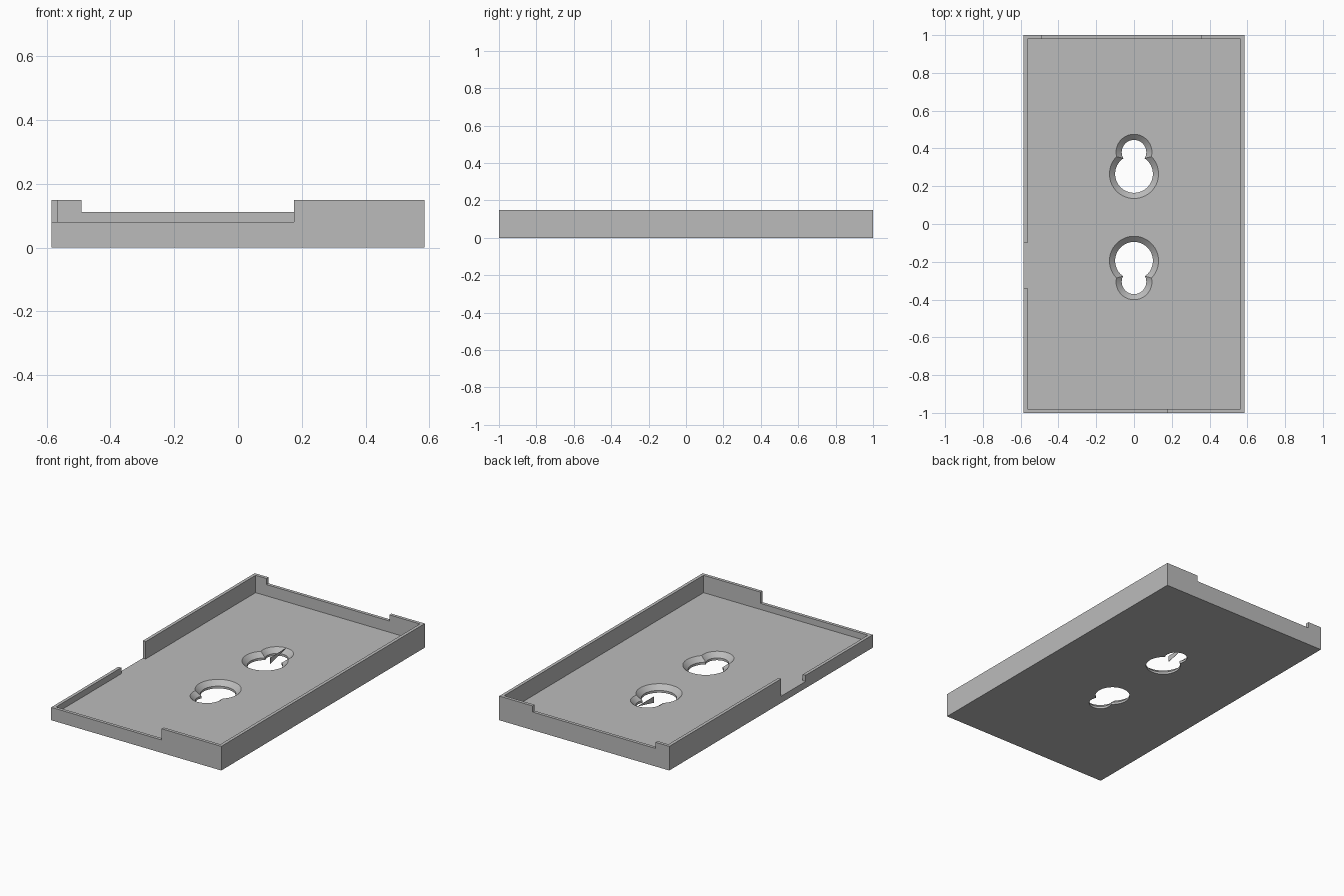
import bpy, bmesh, math

cube = bpy.data.objects.get("Cube")
if cube:
    bpy.data.objects.remove(cube, do_unlink=True)

W, L, H = 0.585, 1.0, 0.15      # half width, half length, height
WALL, FLOOR, LOW = 0.02, 0.042, 0.08
OUT = 0.1                       # cutter overshoot
XI, YI = W - WALL, L - WALL     # inner faces of the walls

grey = bpy.data.materials.new("plain_grey")
grey.use_nodes = True
grey.diffuse_color = (0.5, 0.5, 0.5, 1)
grey.node_tree.nodes["Principled BSDF"].inputs["Base Color"].default_value = (0.5, 0.5, 0.5, 1)


def finish(bm, name):
    bmesh.ops.recalc_face_normals(bm, faces=bm.faces[:])
    mesh = bpy.data.meshes.new(name)
    bm.to_mesh(mesh)
    bm.free()
    mesh.materials.append(grey)
    obj = bpy.data.objects.new(name, mesh)
    bpy.context.collection.objects.link(obj)
    return obj


def box(name, x, y, z):
    bm = bmesh.new()
    bmesh.ops.create_cube(bm, size=1)
    for v in bm.verts:
        for i, (lo, hi) in enumerate((x, y, z)):
            v.co[i] = hi if v.co[i] > 0 else lo
    return finish(bm, name)


def countersink(name, y, r, segments=64):
    """Straight hole below, opening as a cone towards the floor surface."""
    bm = bmesh.new()
    rings = []
    for radius, z in ((r, -OUT), (r, 0.014), (r + 0.03, FLOOR), (r + 0.05, FLOOR + 0.019)):
        rings.append([bm.verts.new((radius * math.cos(a), y + radius * math.sin(a), z))
                      for a in (math.tau * i / segments for i in range(segments))])
    for low, high in zip(rings, rings[1:]):
        for i in range(segments):
            j = (i + 1) % segments
            bm.faces.new((low[i], low[j], high[j], high[i]))
    bm.faces.new(rings[0][::-1])
    bm.faces.new(rings[-1])
    return finish(bm, name)


def cut(target, cutter):
    cutter.hide_render = True
    mod = target.modifiers.new("cut", 'BOOLEAN')
    mod.operation = 'DIFFERENCE'
    mod.solver = 'EXACT'
    mod.object = cutter
    bpy.context.view_layer.objects.active = target
    bpy.ops.object.modifier_apply(modifier=mod.name)
    bpy.data.objects.remove(cutter, do_unlink=True)


# Shallow tray
tray = box("tray", (-W, W), (-L, L), (0, H))
cut(tray, box("cavity", (-XI, XI), (-YI, YI), (FLOOR, H + OUT)))

# Lowered stretches of the walls
cut(tray, box("front_step", (-W - OUT, 0.175), (-L - OUT, -YI), (LOW, H + OUT)))
cut(tray, box("back_step", (-0.49, 0.355), (YI, L + OUT), (0.112, H + OUT)))
cut(tray, box("side_step", (-W - OUT, -XI), (-L - OUT, -0.34), (LOW, H + OUT)))
cut(tray, box("side_gap", (-W - OUT, -XI), (-0.34, -0.1), (FLOOR, H + OUT)))

# Two keyholes, each a wide and a narrow countersunk hole
for y, r in ((0.265, 0.1), (0.38, 0.065), (-0.195, 0.1), (-0.306, 0.065)):
    cut(tray, countersink("keyhole", y, r))

bpy.ops.object.select_all(action='DESELECT')
tray.select_set(True)
bpy.context.view_layer.objects.active = tray
bpy.ops.object.shade_smooth_by_angle(angle=math.radians(25))

# Thin upright fin inside the rear keyhole
bm = bmesh.new()
sides = [[bm.verts.new((x, y, z)) for y, z in ((0.316, 0.004), (0.475, FLOOR), (0.316, FLOOR))]
         for x in (-0.001, 0.001)]
for side in sides:
    bm.faces.new(side)
for i in range(3):
    j = (i + 1) % 3
    bm.faces.new((sides[0][i], sides[0][j], sides[1][j], sides[1][i]))
finish(bm, "keyhole_fin")
